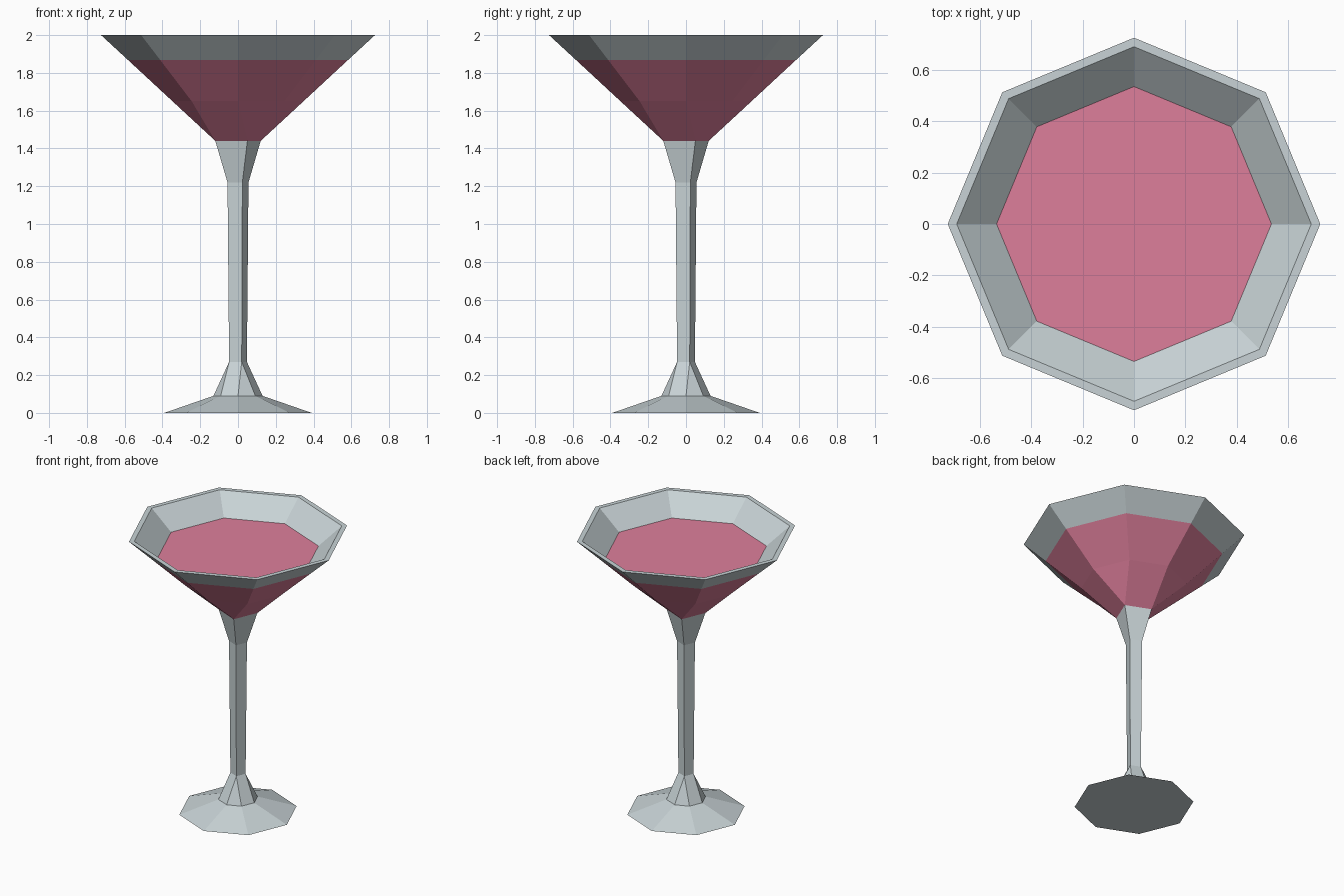
import bpy, bmesh
from math import cos, sin, radians

if "Cube" in bpy.data.objects:
    bpy.data.objects.remove(bpy.data.objects["Cube"])


def material(name, rgb):
    m = bpy.data.materials.new(name)
    m.diffuse_color = (*rgb, 1)
    m.use_nodes = True
    m.node_tree.nodes["Principled BSDF"].inputs["Base Color"].default_value = m.diffuse_color
    return m


glass = material("pale glass", (0.578, 0.650, 0.670))
drink = material("pink drink", (0.730, 0.212, 0.330))


def loft(name, rings, cap_start=False, cap_end=False, fill_below=None):
    """Loft rings (sides, radius, z), bottom to top; 4-sided rings are turned 22.5 degrees."""
    bm = bmesh.new()
    loops = []
    for sides, r, z in rings:
        turn = 22.5 if sides == 4 else 0
        angles = [radians(turn + 360 * i / sides) for i in range(sides)]
        loops.append([bm.verts.new((r * cos(a), r * sin(a), z)) for a in angles])
    for low, up in zip(loops, loops[1:]):
        if len(low) == len(up):
            n = len(low)
            for i in range(n):
                j = (i + 1) % n
                bm.faces.new((low[i], low[j], up[j], up[i]))
        else:
            # square to octagon: a triangle on each corner, a quad on each side
            flip = len(low) == 8
            sq, oc = (up, low) if flip else (low, up)
            for i in range(4):
                a, b, c = oc[2 * i], oc[2 * i + 1], oc[(2 * i + 2) % 8]
                for f in ([sq[i], b, a], [sq[i], sq[(i + 1) % 4], c, b]):
                    bm.faces.new(f[::-1] if flip else f)
    if cap_start:
        bm.faces.new(loops[0][::-1])
    if cap_end:
        bm.faces.new(loops[-1])
    if fill_below is not None:
        for f in bm.faces:
            f.material_index = int(f.calc_center_median().z < fill_below)
    me = bpy.data.meshes.new(name)
    bm.to_mesh(me)
    bm.free()
    me.materials.append(glass)
    if fill_below is not None:
        me.materials.append(drink)
    ob = bpy.data.objects.new(name, me)
    bpy.context.collection.objects.link(ob)
    return ob


# wide octagonal foot rising to the square stem
loft("foot", [(8, 0.39, 0), (8, 0.13, 0.09), (4, 0.051, 0.27)], cap_start=True)

# slim square stem flaring under the bowl
loft("stem", [(4, 0.051, 0.27), (4, 0.06, 1.22), (4, 0.13, 1.44)])

# bowl: outer wall, flat rim, inner wall, drink surface
loft("bowl", [(4, 0.13, 1.44), (8, 0.347, 1.65), (8, 0.581, 1.867), (8, 0.725, 2),
              (8, 0.69, 2), (8, 0.535, 1.867)], cap_end=True, fill_below=1.88)
